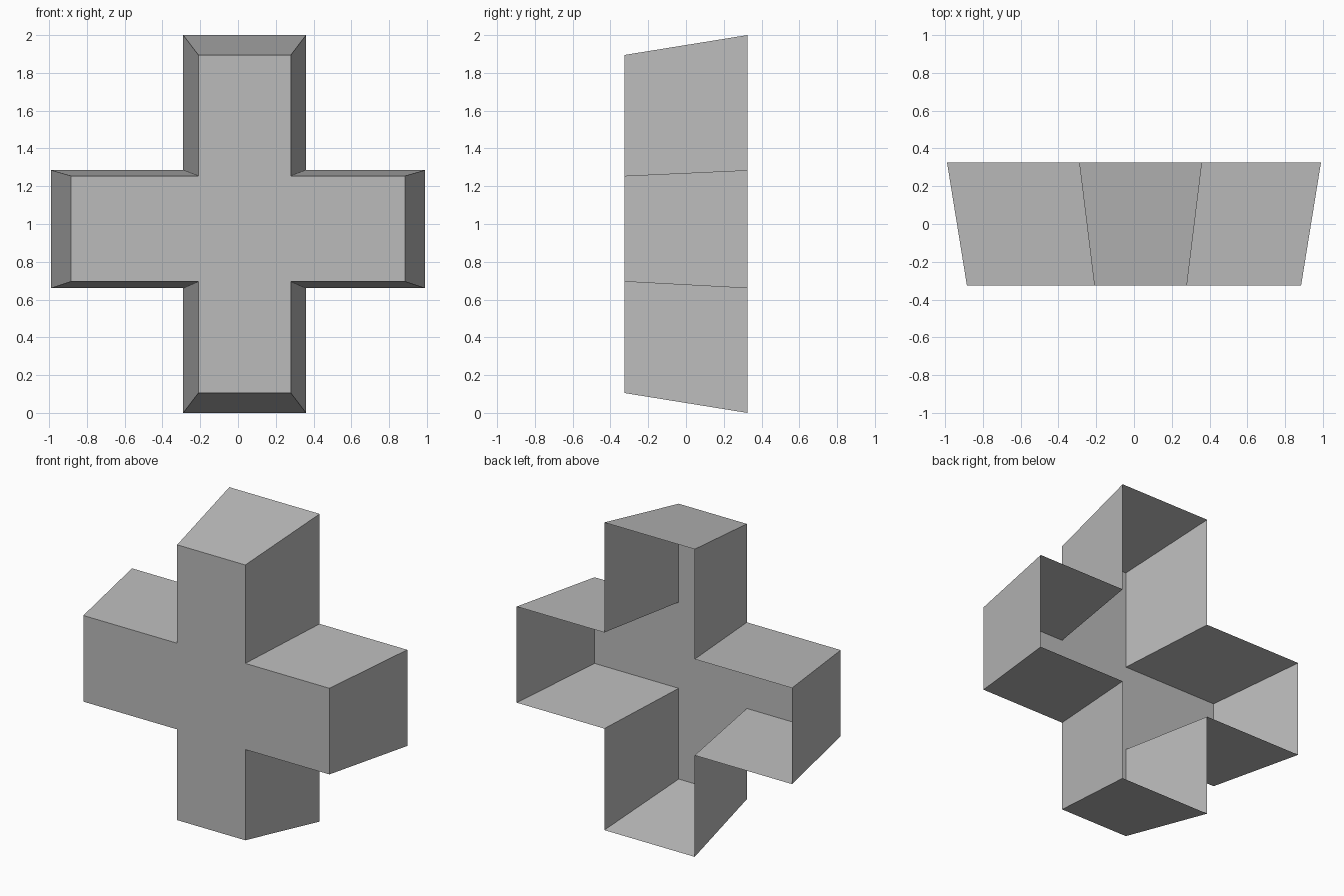
import bpy
import bmesh

# Remove the default cube
cube = bpy.data.objects.get("Cube")
if cube:
    bpy.data.objects.remove(cube, do_unlink=True)

# Material
GREY = (0.5, 0.5, 0.5, 1.0)
grey = bpy.data.materials.new("plain_grey")
grey.use_nodes = True
grey.diffuse_color = GREY
grey.node_tree.nodes["Principled BSDF"].inputs["Base Color"].default_value = GREY


def cross_outline(bm, xs, zs, y):
    """Twelve vertices of a plus shape, counter-clockwise from the front."""
    x0, x1, x2, x3 = xs
    z0, z1, z2, z3 = zs
    points = [(x1, z0), (x2, z0), (x2, z1), (x3, z1), (x3, z2), (x2, z2),
              (x2, z3), (x1, z3), (x1, z2), (x0, z2), (x0, z1), (x1, z1)]
    return [bm.verts.new((x, y, z)) for x, z in points]


# Tapered cross shell: closed front, flared walls, open back
bm = bmesh.new()
front = cross_outline(bm, (-0.885, -0.21, 0.28, 0.885), (0.105, 0.695, 1.255, 1.895), -0.325)
back = cross_outline(bm, (-0.99, -0.29, 0.36, 0.99), (0, 0.66, 1.285, 2), 0.325)
bm.faces.new(front)
for i in range(len(front)):
    j = (i + 1) % len(front)
    bm.faces.new((front[j], front[i], back[i], back[j]))
bm.normal_update()

mesh = bpy.data.meshes.new("cross_shell")
bm.to_mesh(mesh)
bm.free()
mesh.materials.append(grey)
shell = bpy.data.objects.new("cross_shell", mesh)
bpy.context.collection.objects.link(shell)
